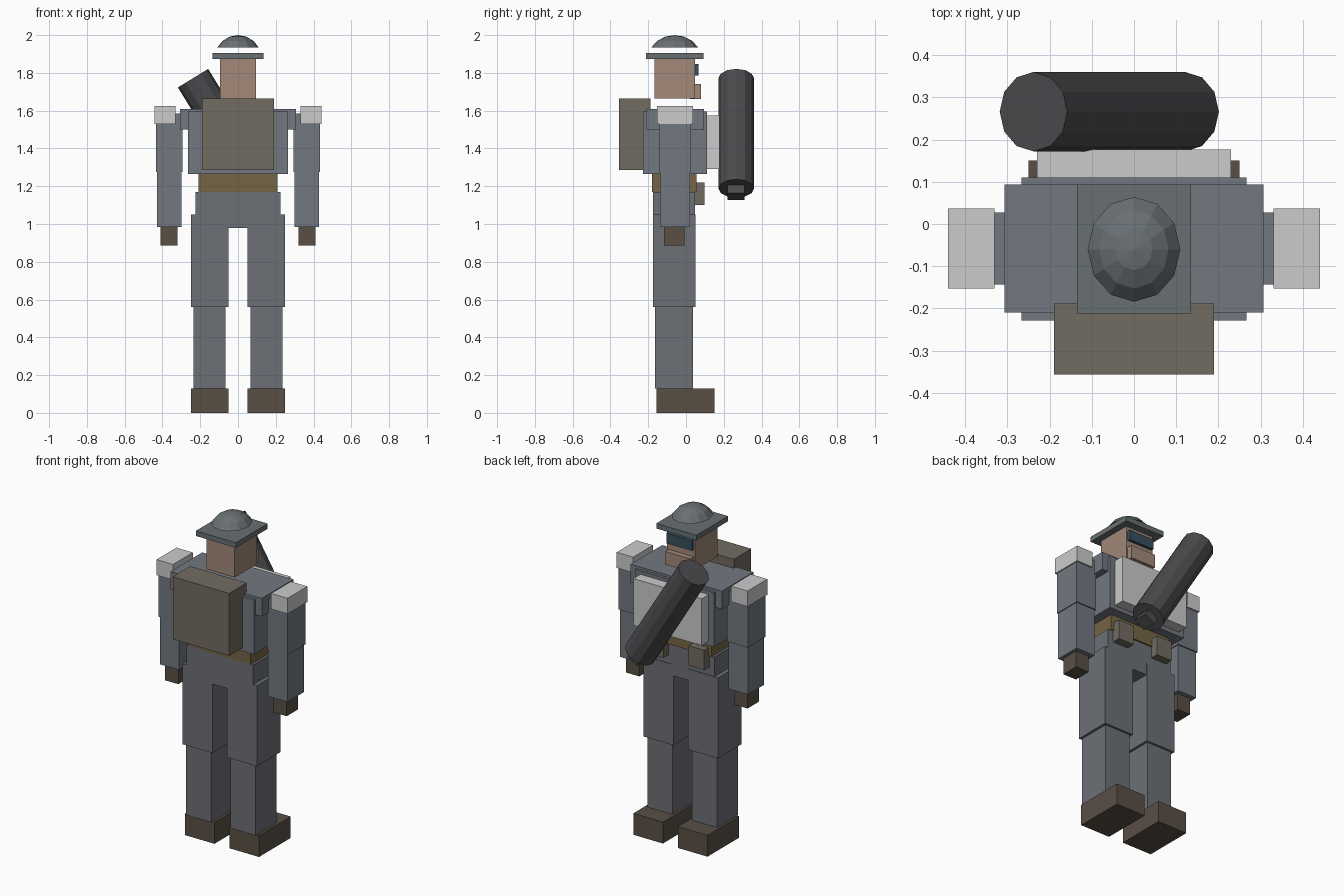
import bpy, bmesh, math
from mathutils import Vector, Matrix

if "Cube" in bpy.data.objects:
    bpy.data.objects.remove(bpy.data.objects["Cube"])


def mat(name, rgb):
    m = bpy.data.materials.new(name)
    m.diffuse_color = (*rgb, 1)
    m.use_nodes = True
    m.node_tree.nodes["Principled BSDF"].inputs["Base Color"].default_value = m.diffuse_color
    return m


CLOTH = mat("cloth", (0.17, 0.19, 0.22))
TROUSER = mat("trouser", (0.15, 0.16, 0.18))
LEATHER = mat("leather", (0.10, 0.08, 0.06))
PACK = mat("pack", (0.17, 0.15, 0.12))
BELT = mat("belt", (0.18, 0.13, 0.06))
SKIN = mat("skin", (0.36, 0.25, 0.19))
HELMET = mat("helmet", (0.14, 0.16, 0.17))
GLASS = mat("glass", (0.04, 0.08, 0.11))
METAL = mat("metal", (0.07, 0.07, 0.075))


def finish(name, bm, material):
    bmesh.ops.recalc_face_normals(bm, faces=bm.faces[:])
    me = bpy.data.meshes.new(name)
    bm.to_mesh(me)
    bm.free()
    ob = bpy.data.objects.new(name, me)
    bpy.context.collection.objects.link(ob)
    if material:
        me.materials.append(material)
    return ob


def box(name, x, y, z, material=None):
    """Box from (min, max) ranges on each axis."""
    bm = bmesh.new()
    size = [r[1] - r[0] for r in (x, y, z)]
    mid = [(r[0] + r[1]) / 2 for r in (x, y, z)]
    bmesh.ops.create_cube(bm, size=1, matrix=Matrix.Translation(mid) @ Matrix.Diagonal((*size, 1)))
    return finish(name, bm, material)


def pair(name, x, y, z, material=None):
    """The same box on both sides of x = 0."""
    box("right_" + name, x, y, z, material)
    box("left_" + name, (-x[1], -x[0]), y, z, material)


# Legs
pair("boot", (0.05, 0.25), (-0.155, 0.15), (0, 0.13), LEATHER)
pair("shin", (0.065, 0.235), (-0.165, 0.037), (0.13, 0.56), TROUSER)
pair("thigh", (0.05, 0.25), (-0.175, 0.05), (0.56, 1.05), TROUSER)
box("hips", (-0.225, 0.225), (-0.175, 0.047), (0.98, 1.17), TROUSER)

# Belt and its pouches
box("belt", (-0.21, 0.21), (-0.18, 0.055), (1.17, 1.27), BELT)
pair("pouch", (0.085, 0.19), (0.04, 0.097), (1.10, 1.22), PACK)

# Torso, chest plate and backpack
box("chest", (-0.266, 0.266), (-0.228, 0.11), (1.265, 1.595), CLOTH)
box("shoulder_yoke", (-0.307, 0.307), (-0.21, 0.094), (1.50, 1.61), CLOTH)
box("chest_plate", (-0.23, 0.23), (0.10, 0.177), (1.29, 1.575))
box("backpack", (-0.19, 0.19), (-0.356, -0.188), (1.285, 1.665), PACK)

# Arms
pair("upper_arm", (0.295, 0.435), (-0.143, 0.027), (1.275, 1.585), CLOTH)
pair("shoulder_pad", (0.33, 0.441), (-0.153, 0.037), (1.53, 1.625))
pair("forearm", (0.30, 0.43), (-0.138, 0.02), (0.985, 1.275), CLOTH)
pair("hand", (0.32, 0.41), (-0.117, -0.007), (0.885, 0.985), LEATHER)

# Head, which faces +y
box("head", (-0.095, 0.095), (-0.168, 0.047), (1.665, 1.873), SKIN)
box("visor", (-0.085, 0.085), (0.035, 0.065), (1.785, 1.847), GLASS)
box("jaw", (-0.085, 0.085), (0.02, 0.08), (1.662, 1.742), SKIN)
box("helmet_brim", (-0.135, 0.135), (-0.212, 0.093), (1.873, 1.904), HELMET)

# Helmet dome: faceted oval cap
bm = bmesh.new()
R, steps, sweep = 0.125, 3, math.radians(61.5)
prof = [bm.verts.new((R * math.sin(sweep * i / steps), 0,
                      2.0 - R + R * math.cos(sweep * i / steps))) for i in range(steps + 1)]
edges = [bm.edges.new(p) for p in zip(prof, prof[1:])]
bmesh.ops.spin(bm, geom=prof + edges, cent=(0, 0, 0), axis=(0, 0, 1),
               angle=math.tau, steps=12, use_merge=True)
bmesh.ops.remove_doubles(bm, verts=bm.verts[:], dist=1e-4)
bmesh.ops.holes_fill(bm, edges=[e for e in bm.edges if e.is_boundary], sides=0)
bmesh.ops.transform(bm, verts=bm.verts[:], matrix=Matrix.Translation((0, -0.06, 0)) @
                    Matrix.Diagonal((1, 1.13, 1, 1)))
finish("helmet_dome", bm, HELMET)

# Slanted tube across the chest, with a square nozzle on its lower end
top, low = Vector((-0.238, 0.266, 1.772)), Vector((0.121, 0.266, 1.188))
axis = (top - low).normalized()
tilt = Matrix.Rotation(math.atan2(axis.x, axis.z), 4, 'Y')
bm = bmesh.new()
bmesh.ops.create_cone(bm, cap_ends=True, segments=12, radius1=0.094, radius2=0.094,
                      depth=(top - low).length,
                      matrix=Matrix.Translation((top + low) / 2) @ tilt)
finish("tube", bm, METAL)
bm = bmesh.new()
bmesh.ops.create_cube(bm, size=1, matrix=Matrix.Translation(low - axis * 0.015) @ tilt @
                      Matrix.Diagonal((0.072, 0.09, 0.07, 1)))
finish("tube_nozzle", bm, METAL)
